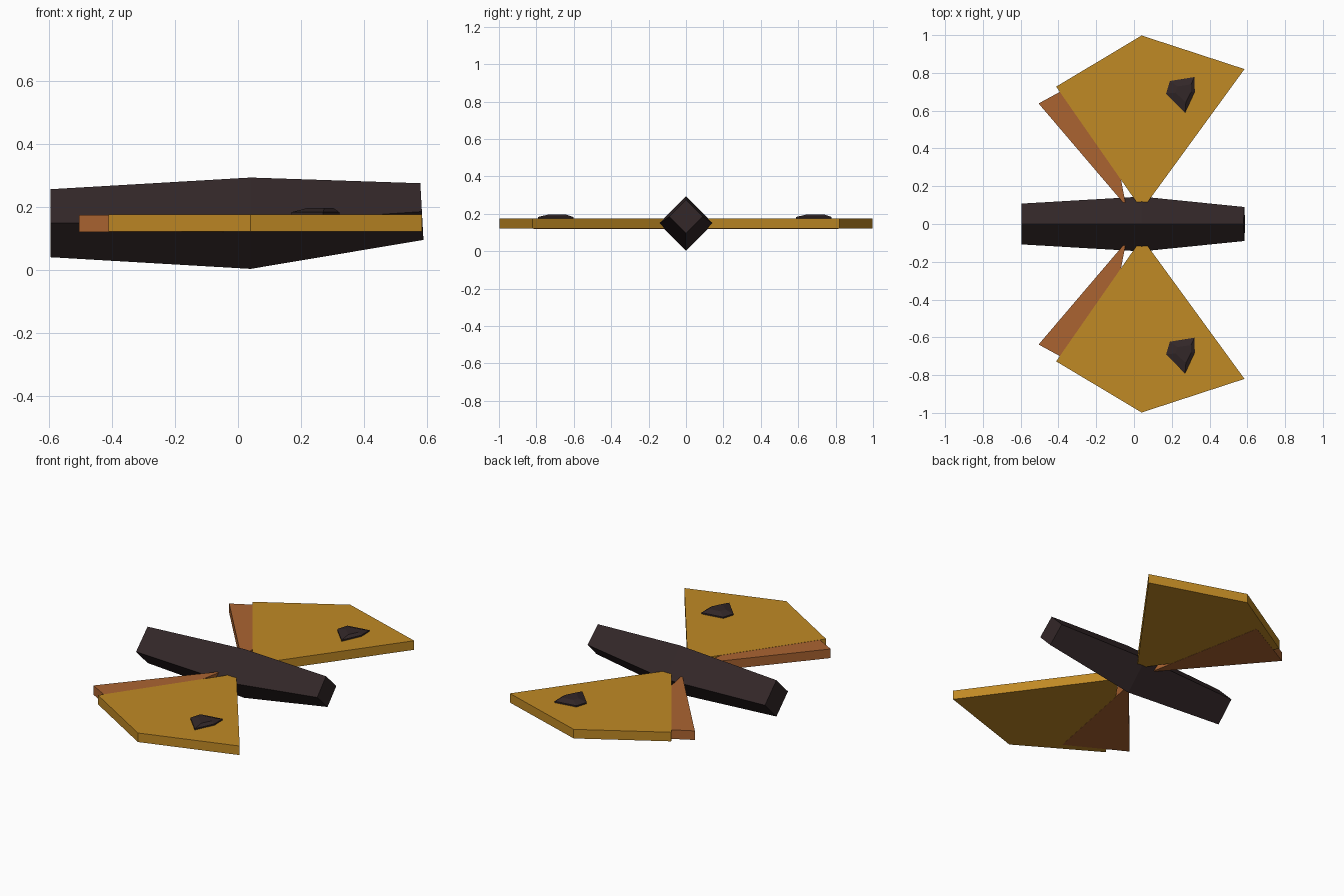
import bpy
import bmesh

cube = bpy.data.objects.get("Cube")
if cube:
    bpy.data.objects.remove(cube, do_unlink=True)


def material(name, rgb):
    mat = bpy.data.materials.new(name)
    mat.use_nodes = True
    mat.diffuse_color = (*rgb, 1)
    mat.node_tree.nodes["Principled BSDF"].inputs["Base Color"].default_value = (*rgb, 1)
    return mat


dark = material("dark brown", (0.032, 0.020, 0.021))
amber = material("amber", (0.53, 0.252, 0.018))
rust = material("rust orange", (0.41, 0.127, 0.031))


def loft(name, rings, mat):
    """Skin matching rings of points and cap both ends."""
    bm = bmesh.new()
    loops = [[bm.verts.new(p) for p in ring] for ring in rings]
    for a, b in zip(loops, loops[1:]):
        for i in range(len(a)):
            j = (i + 1) % len(a)
            bm.faces.new((a[i], a[j], b[j], b[i]))
    bm.faces.new(loops[0])
    bm.faces.new(loops[-1])
    bmesh.ops.recalc_face_normals(bm, faces=bm.faces)
    mesh = bpy.data.meshes.new(name)
    bm.to_mesh(mesh)
    bm.free()
    mesh.materials.append(mat)
    obj = bpy.data.objects.new(name, mesh)
    bpy.context.collection.objects.link(obj)
    return obj


def plate(name, outline, bottom, top, mat, side=1):
    return loft(name, [[(x, side * y, z) for x, y in outline] for z in (bottom, top)], mat)


# Tapered body with a diamond cross-section; the head end leans slightly
def diamond(x, z, r, lean=0):
    return [(x - lean, 0, z + r), (x, r, z), (x + lean, 0, z - r), (x, -r, z)]


loft("body", [diamond(-0.595, 0.148, 0.108), diamond(0.04, 0.148, 0.145),
              diamond(0.584, 0.185, 0.09, 0.005)], dark)

# Flat wings on both sides, the hind pair a hair lower than the fore pair
fore = [(0.042, 0.075), (0.585, 0.82), (0.04, 0.998), (-0.412, 0.727)]
hind = [(-0.042, 0.095), (-0.18, 0.815), (-0.505, 0.638)]
for side, label in ((1, "left"), (-1, "right")):
    plate(label + "_fore_wing", fore, 0.121, 0.175, amber, side)
    plate(label + "_hind_wing", hind, 0.120, 0.174, rust, side)

# Raised angular spots, facing the same way on both wings
spot = [(0.17, 0.69), (0.19, 0.757), (0.32, 0.778), (0.322, 0.70), (0.27, 0.588)]
for shift, label in ((0, "left"), (-1.38, "right")):
    base = [(x, y + shift, 0.172) for x, y in spot]
    rim = [(x, y, 0.183) for x, y, z in base]
    crown = [(0.28 + (x - 0.28) * 0.55, 0.7 + shift + (y - 0.7 - shift) * 0.5, 0.196)
             for x, y, z in base]
    loft(label + "_wing_spot", [base, rim, crown], dark)
